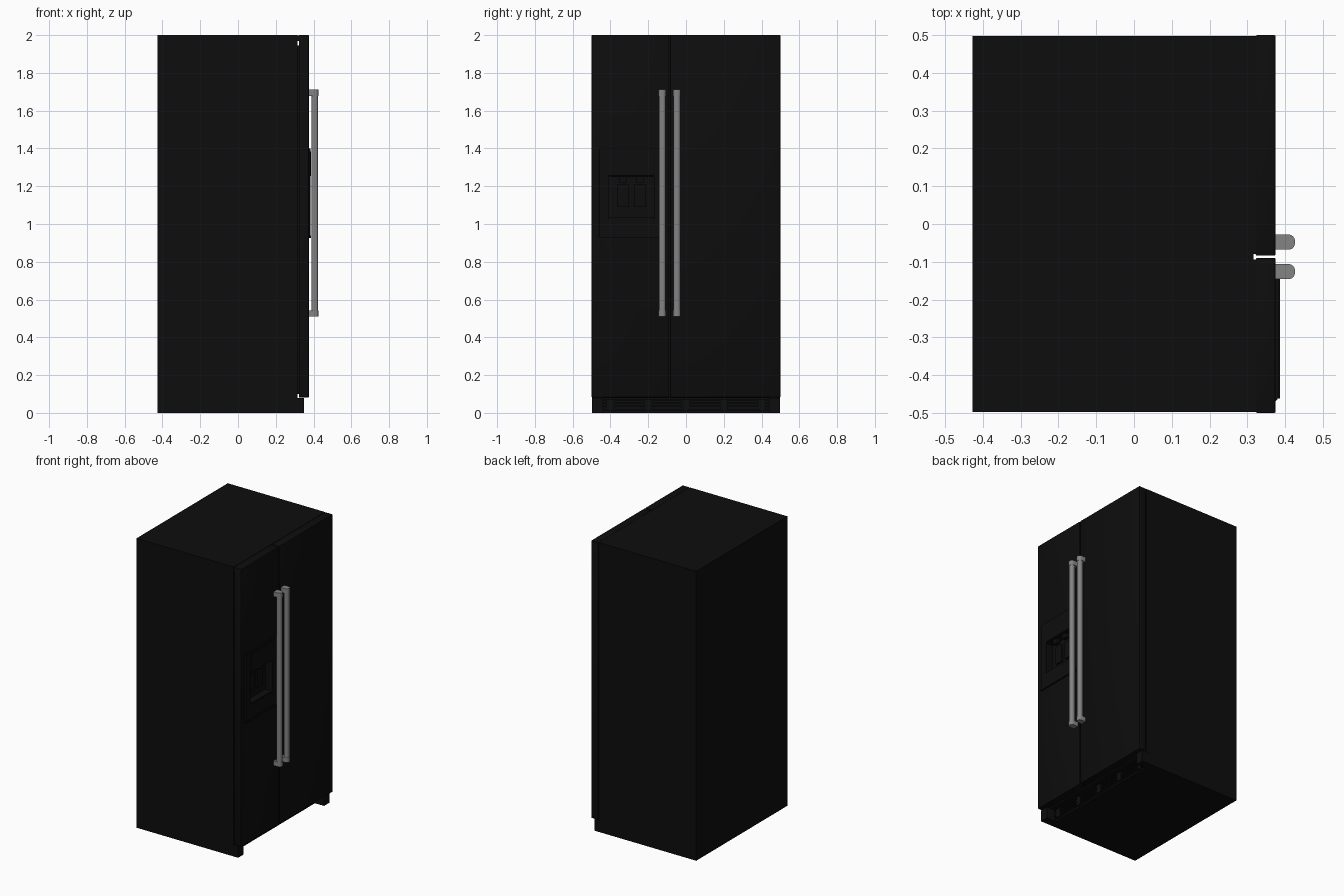
import bpy, bmesh, math
from mathutils import Vector

old = bpy.data.objects.get("Cube")
if old:
    bpy.data.objects.remove(old)


def material(name, value):
    m = bpy.data.materials.new(name)
    m.use_nodes = True
    col = (value, value, value, 1)
    m.diffuse_color = col
    m.node_tree.nodes["Principled BSDF"].inputs["Base Color"].default_value = col
    return m


black = material("appliance black", 0.004)
steel = material("handle grey", 0.23)


def finish(bm, name, mat):
    bmesh.ops.recalc_face_normals(bm, faces=bm.faces)
    me = bpy.data.meshes.new(name)
    bm.to_mesh(me)
    bm.free()
    me.materials.append(mat)
    ob = bpy.data.objects.new(name, me)
    bpy.context.scene.collection.objects.link(ob)
    return ob


def box(name, x, y, z, mat=black, bevel=0):
    bm = bmesh.new()
    bmesh.ops.create_cube(bm, size=1)
    for v in bm.verts:
        v.co = Vector([(r[0] + r[1]) / 2 + c * (r[1] - r[0])
                       for c, r in zip(v.co, (x, y, z))])
    if bevel:
        bmesh.ops.bevel(bm, geom=bm.edges[:], offset=bevel, segments=2,
                        profile=0.5, affect='EDGES')
    return finish(bm, name, mat)


def prism(name, outline, axis, lo, hi, mat=black):
    """Extrude an outline along y or z; outline pairs are the other two axes."""
    bm = bmesh.new()

    def place(p, t):
        return (p[0], t, p[1]) if axis == 'y' else (p[0], p[1], t)
    face = bm.faces.new([bm.verts.new(place(p, lo)) for p in outline])
    ext = bmesh.ops.extrude_face_region(bm, geom=[face])
    for v in ext["geom"]:
        if isinstance(v, bmesh.types.BMVert):
            v.co['xyz'.index(axis)] = hi
    return finish(bm, name, mat)


def cut(target, x, y, z):
    cutter = box("recess_cutter", x, y, z)
    cutter.hide_render = True
    mod = target.modifiers.new("recess", 'BOOLEAN')
    mod.object, mod.operation, mod.solver = cutter, 'DIFFERENCE', 'EXACT'
    bpy.context.view_layer.objects.active = target
    bpy.ops.object.modifier_apply(modifier=mod.name)
    bpy.data.objects.remove(cutter)


def smooth(ob):
    bpy.ops.object.select_all(action='DESELECT')
    ob.select_set(True)
    bpy.context.view_layer.objects.active = ob
    bpy.ops.object.shade_smooth_by_angle(angle=math.radians(35))


# Cabinet with a set-back toe space
prism("cabinet", [(-0.427, 0), (0.28, 0), (0.28, 0.08), (0.316, 0.08),
                  (0.316, 2), (-0.427, 2)], 'y', -0.498, 0.498)

# Doors with gaskets and top hinge covers
doors = {"freezer": (-0.5, -0.09), "fridge": (-0.084, 0.5)}
for name, (a, b) in doors.items():
    door = box(name + "_door", (0.322, 0.375), (a, b), (0.082, 2), bevel=0.004)
    if name == "freezer":
        cut(door, (0.33, 0.4), (-0.41, -0.17), (1.03, 1.25))
    smooth(door)
    box(name + "_gasket", (0.31, 0.326), (a + 0.01, b - 0.01), (0.1, 1.945))
    box(name + "_hinge_cover", (0.31, 0.33), (a + 0.004, b - 0.004), (1.97, 1.998))

# Toe grille: end feet and vent slats
for side, s in (("right", -1), ("left", 1)):
    box(side + "_foot", (0.27, 0.35), sorted((s * 0.44, s * 0.498)), (0, 0.079))
for i in range(4):
    z = 0.012 + i * 0.018
    box(f"vent_slat_{i + 1}", (0.275, 0.288), (-0.44, 0.44), (z, z + 0.008))
for i in range(5):
    y = -0.4 + i * 0.2
    box(f"vent_post_{i + 1}", (0.275, 0.292), (y - 0.02, y + 0.02), (0.01, 0.072))

# Dispenser surround with chamfered sides and a cut alcove
panel = prism("dispenser_panel",
              [(0.37, -0.468), (0.376, -0.468), (0.384, -0.458),
               (0.384, -0.122), (0.376, -0.112), (0.37, -0.112)], 'z', 0.925, 1.4)
cut(panel, (0.33, 0.4), (-0.41, -0.17), (1.03, 1.25))
box("dispenser_controls", (0.38, 0.387), (-0.41, -0.17), (1.255, 1.385), bevel=0.002)
box("dispenser_ledge", (0.37, 0.386), (-0.462, -0.118), (0.925, 0.938))
box("drip_tray", (0.33, 0.38), (-0.405, -0.175), (1.03, 1.037))
for i, y in enumerate((-0.335, -0.245)):
    box(f"dispenser_spout_{i + 1}", (0.345, 0.372), (y - 0.02, y + 0.02), (1.22, 1.25))
    box(f"dispenser_paddle_{i + 1}", (0.33, 0.342), (y - 0.03, y + 0.03), (1.09, 1.21))


# Handles: rounded bars on rounded end mounts
def rounded_outline(yc, x0, x1, half, r, back=False):
    pts = []
    corners = [(x1 - r, half - r, 0), (x0 + r, half - r, 90),
               (x0 + r, r - half, 180), (x1 - r, r - half, 270)]
    for cx, cy, start in corners:
        if cx == x0 + r and not back:
            pts.append((x0, yc + math.copysign(half, cy)))
            continue
        for k in range(7):
            t = math.radians(start + 15 * k)
            pts.append((cx + r * math.cos(t), yc + cy + r * math.sin(t)))
    return pts


for name, y in (("freezer", -0.126), ("fridge", -0.048)):
    bar = rounded_outline(y, 0.389, 0.424, 0.018, 0.015, back=True)
    smooth(prism(name + "_handle_bar", bar, 'z', 0.535, 1.69, steel))
    mount = rounded_outline(y, 0.372, 0.426, 0.02, 0.017)
    for end, z in (("lower", 0.51), ("upper", 1.678)):
        smooth(prism(f"{name}_handle_{end}_mount", mount, 'z', z, z + 0.033, steel))
